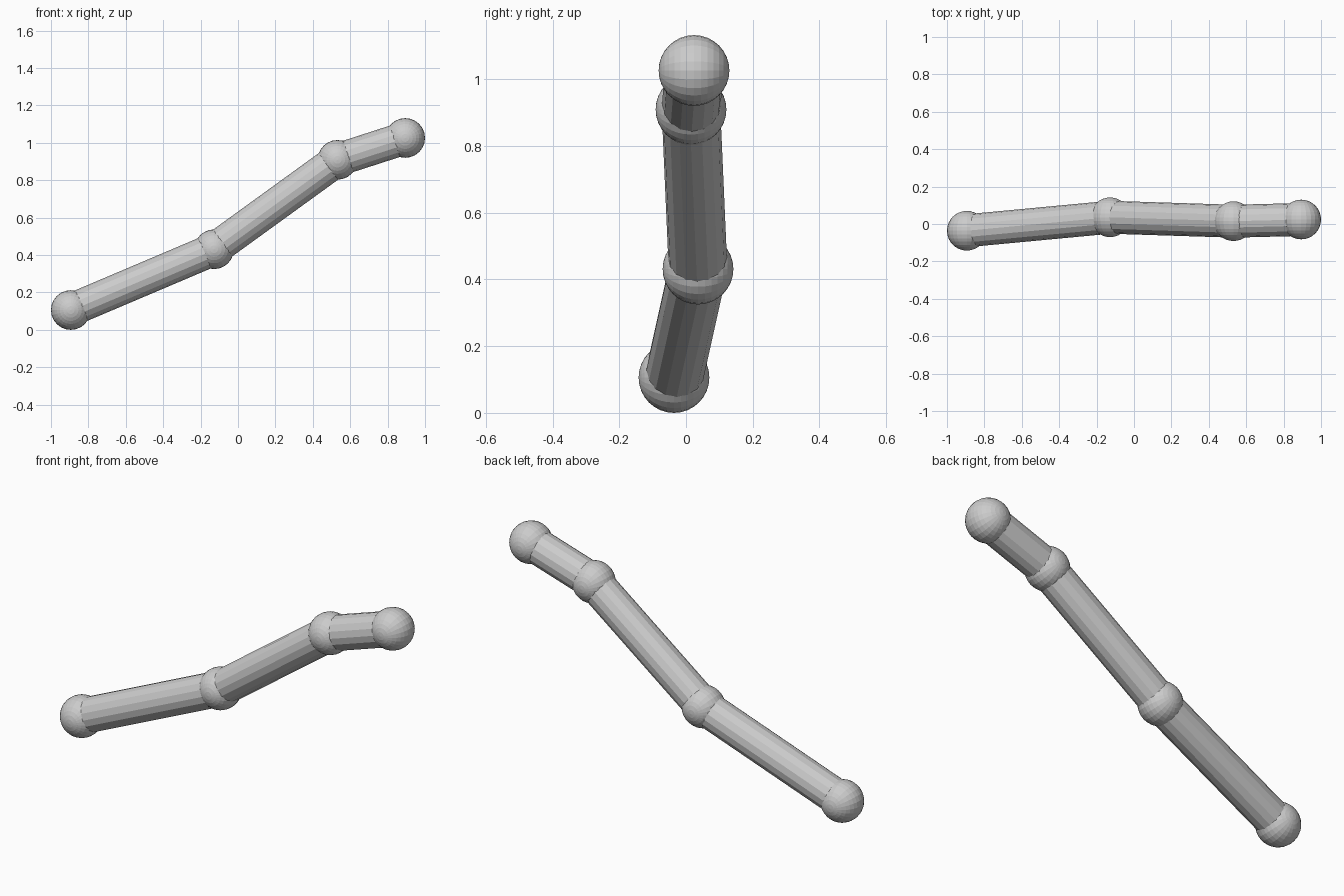
import bpy
from mathutils import Vector
from math import radians

if "Cube" in bpy.data.objects:
    bpy.data.objects.remove(bpy.data.objects["Cube"])

BALL_R = 0.106
TUBE_R = 0.088

# joint centres along the bent rod
joints = [Vector(p) for p in (
    (-0.894, -0.036, 0.106),
    (-0.128, 0.036, 0.431),
    (0.532, 0.015, 0.909),
    (0.894, 0.024, 1.026),
)]


def ball(name, centre):
    # poles lie along y
    bpy.ops.mesh.primitive_uv_sphere_add(
        segments=24, ring_count=16, radius=BALL_R,
        location=centre, rotation=(radians(90), 0, 0))
    bpy.context.object.name = name


def tube(name, a, b):
    d = b - a
    bpy.ops.mesh.primitive_cylinder_add(
        vertices=16, radius=TUBE_R, depth=d.length, location=(a + b) / 2)
    ob = bpy.context.object
    ob.name = name
    ob.rotation_euler = d.to_track_quat('Z', 'Y').to_euler()


# ball joints
for i, p in enumerate(joints):
    ball(f"ball_joint_{i + 1}", p)

# straight rods between neighbouring joints
for i, (a, b) in enumerate(zip(joints, joints[1:])):
    tube(f"rod_{i + 1}", a, b)
